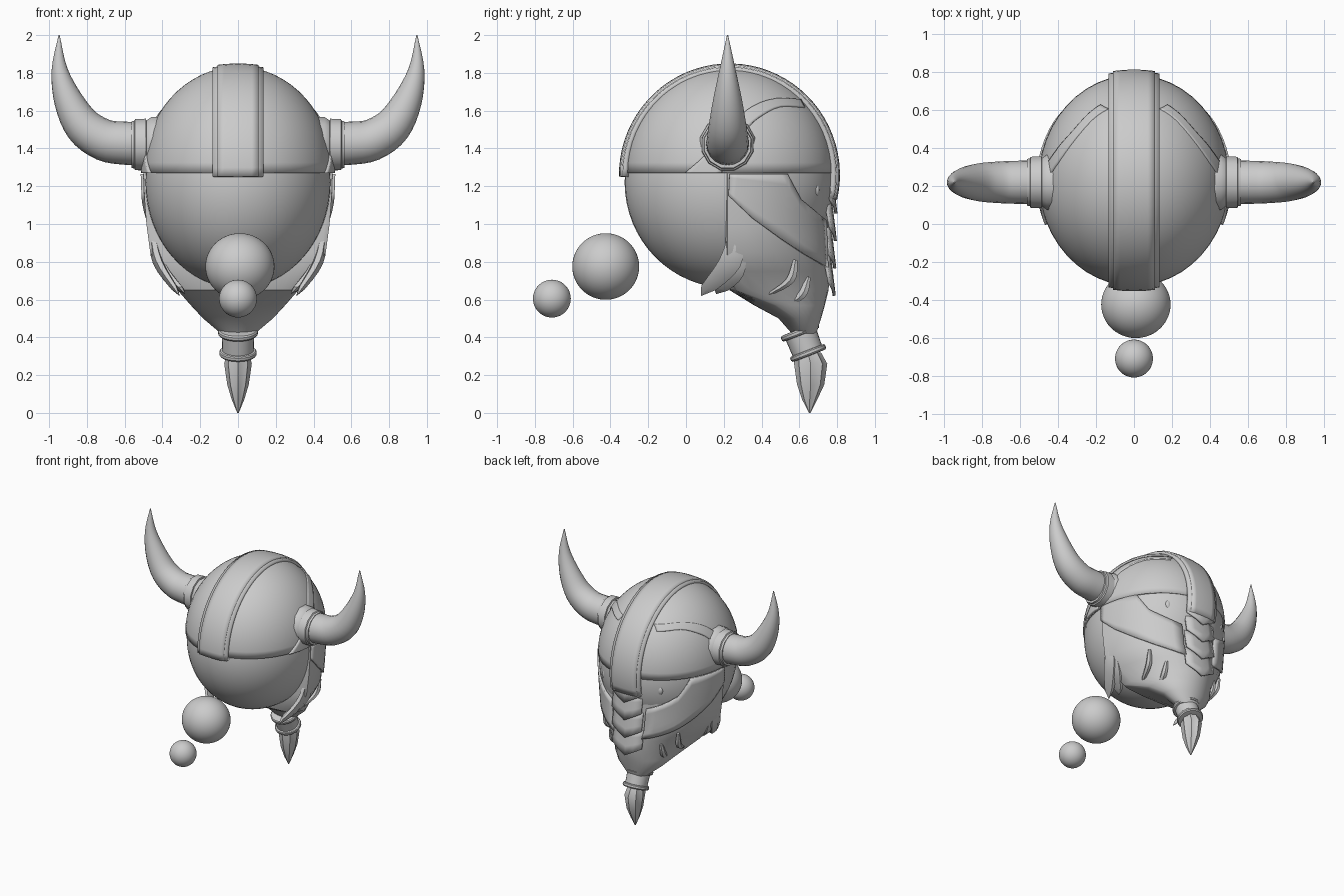
import bpy, bmesh, math
from mathutils import Vector

cube = bpy.data.objects.get("Cube")
if cube:
    bpy.data.objects.remove(cube, do_unlink=True)

grey = bpy.data.materials.new("plain grey")
grey.use_nodes = True
grey.diffuse_color = (0.6, 0.6, 0.6, 1)
grey.node_tree.nodes["Principled BSDF"].inputs["Base Color"].default_value = (0.6, 0.6, 0.6, 1)

CENTRE = Vector((0, 0.23, 1.26))
RADII = Vector((0.5, 0.555, 0.56))


def finish(name, bm, mirror=False, thick=0):
    bmesh.ops.recalc_face_normals(bm, faces=bm.faces)
    mesh = bpy.data.meshes.new(name)
    bm.to_mesh(mesh)
    bm.free()
    mesh.materials.append(grey)
    obj = bpy.data.objects.new(name, mesh)
    bpy.context.collection.objects.link(obj)
    if thick:
        mod = obj.modifiers.new("thickness", 'SOLIDIFY')
        mod.thickness, mod.offset = thick, 0
    if mirror:
        obj.modifiers.new("mirror", 'MIRROR')
    bpy.ops.object.select_all(action='DESELECT')
    obj.select_set(True)
    bpy.context.view_layer.objects.active = obj
    bpy.ops.object.shade_smooth_by_angle(angle=math.radians(35))


def loft(name, rows, closed=True, **options):
    """Skin rows of points; closed rows become a capped tube."""
    bm = bmesh.new()
    grid = [[bm.verts.new(p) for p in row] for row in rows]
    n = len(rows[0])
    for a, b in zip(grid, grid[1:]):
        for i in range(n if closed else n - 1):
            j = (i + 1) % n
            bm.faces.new((a[i], a[j], b[j], b[i]))
    if closed:
        bm.faces.new(grid[0])
        bm.faces.new(grid[-1])
    finish(name, bm, **options)


def ring(centre, u, v, n):
    angles = [math.tau * i / n for i in range(n)]
    return [Vector(centre) + Vector(u) * math.cos(a) + Vector(v) * math.sin(a) for a in angles]


def lathe(name, origin, axis, profile, sides, **options):
    axis = Vector(axis).normalized()
    u = axis.cross(Vector((0, 0.97, 0.25))).normalized()
    v = axis.cross(u)
    rows = [ring(Vector(origin) + axis * h, u * r, v * r, sides) for h, r in profile]
    loft(name, rows, **options)


def smooth_path(pts, steps):
    """Catmull-Rom interpolation through the points."""
    pts = [Vector(p) for p in pts]
    ext = [2 * pts[0] - pts[1]] + pts + [2 * pts[-1] - pts[-2]]
    out = []
    for a, b, c, d in zip(ext, ext[1:], ext[2:], ext[3:]):
        for k in range(steps):
            t = k / steps
            out.append(b + (c - a) * t / 2 + (2 * a - 5 * b + 4 * c - d) * t * t / 2
                       + (3 * b - a - 3 * c + d) * t ** 3 / 2)
    return out + [pts[-1]]


def ball(name, centre, radii, top_only=False):
    bm = bmesh.new()
    bmesh.ops.create_uvsphere(bm, u_segments=48, v_segments=32, radius=1)
    if top_only:
        bmesh.ops.delete(bm, geom=[v for v in bm.verts if v.co.z < -0.01], context='VERTS')
    for v in bm.verts:
        v.co = Vector(centre) + v.co * Vector(radii)
    finish(name, bm, thick=0.012 if top_only else 0)


def dome_side(y, z, lift=0.007):
    q = ((y - CENTRE.y) / RADII.y) ** 2 + ((z - CENTRE.z) / RADII.z) ** 2
    d = Vector((math.sqrt(max(0, 1 - q)), (y - CENTRE.y) / RADII.y, (z - CENTRE.z) / RADII.z)).normalized()
    return CENTRE + Vector([d[i] * (RADII[i] + lift) for i in range(3)])


# Head, helmet and the two loose balls
ball("head", (0, 0.23, 1.22), (0.49, 0.555, 0.56))
ball("helmet_dome", CENTRE + Vector((0, 0, 0.01)), RADII * 0.995, top_only=True)
ball("large_ball", (0.01, -0.425, 0.775), (0.183, 0.177, 0.176))
ball("small_ball", (0, -0.71, 0.605), (0.1,) * 3)


# Crest: a wide strip with a raised middle strip
def crest(name, half, lift, thick):
    rows = []
    for i in range(41):
        a = math.radians(-1 + 194 * i / 40)
        rows.append([])
        for k in range(-3, 4):
            x = half * k / 3
            s = math.sqrt(1 - (0.75 * x / RADII.x) ** 2)
            rows[-1].append((x, CENTRE.y - math.cos(a) * (RADII.y + lift) * s,
                             CENTRE.z + math.sin(a) * (RADII.z + lift) * s))
    loft(name, rows, closed=False, thick=thick)


crest("crest_border", 0.132, 0.006, 0.03)
crest("crest_middle", 0.108, 0.015, 0.03)

# Face and beard: stacked sections (z, middle y, back depth, front y, half width)
sections = [(1.27, 0.22, 0.02, 0.765, 0.5), (1.13, 0.22, 0.02, 0.76, 0.495),
            (1.0, 0.22, 0.02, 0.755, 0.485), (0.85, 0.22, 0.02, 0.76, 0.465),
            (0.75, 0.22, 0.02, 0.76, 0.405), (0.65, 0.27, 0.04, 0.755, 0.32),
            (0.57, 0.48, 0.12, 0.735, 0.25), (0.5, 0.58, 0.09, 0.715, 0.185),
            (0.42, 0.62, 0.06, 0.69, 0.09)]
sections = [Vector(s) for s in sections]
rows = []
for z, mid, back, front, half in sections:
    rows.append([])
    for i in range(40):
        a = math.tau * i / 40
        depth = front - mid if math.sin(a) > 0 else back
        rows[-1].append((half * math.cos(a), mid + depth * math.sin(a), z))
loft("face_and_beard", rows)


def face_side(y, z, lift=0.008):
    for a, b in zip(sections, sections[1:]):
        if b[0] <= z <= a[0]:
            s = a.lerp(b, (a[0] - z) / (a[0] - b[0]))
            q = min(1, max(0, (y - s[1]) / (s[3] - s[1])))
            return Vector((s[4] * math.sqrt(1 - q * q) + lift, y + lift * q, z))


def plate(name, upper, lower, project, thick):
    def dense(pts):
        return [Vector(a).lerp(Vector(b), k / 4) for a, b in zip(pts, pts[1:]) for k in range(4)] + [Vector(pts[-1])]
    pairs = list(zip(dense(upper), dense(lower)))
    rows = [[project(*a.lerp(b, k / 6)) for k in range(7)] for a, b in pairs]
    loft(name, rows, closed=False, mirror=True, thick=thick)


# Brow bands arching from the rim past the horns to the crest
plate("brow_bands",
      smooth_path([(0.0, 1.27), (0.1, 1.36), (0.25, 1.53), (0.35, 1.615), (0.47, 1.655), (0.6, 1.65)], 3),
      smooth_path([(0.19, 1.27), (0.22, 1.36), (0.33, 1.51), (0.41, 1.575), (0.5, 1.615), (0.62, 1.61)], 3),
      dome_side, 0.018)

# Cheek guards, leaving the eyes open
plate("cheek_guards",
      [(0.23, 1.265), (0.4, 1.265), (0.53, 1.265), (0.6, 1.13), (0.73, 1.02)],
      [(0.225, 1.15), (0.35, 1.03), (0.5, 0.92), (0.62, 0.84), (0.74, 0.77)],
      face_side, 0.015)
for side, label in ((1, "left"), (-1, "right")):
    p = face_side(0.69, 1.18, 0)
    ball(label + "_eye", (p.x * side, p.y, p.z), (0.025, 0.018, 0.035))

# Overlapping pointed scales down the nose guard
for k in range(4):
    top = 1.27 - 0.145 * k
    rows = []
    for i in range(4):
        t = i / 3
        rows.append([(x, 0.768 - 0.003 * k + 0.026 * t - 1.6 * x * x,
                      top - t * (0.215 - 0.55 * abs(x))) for x in (-0.13, -0.065, 0, 0.065, 0.13)])
    loft("nose_scale_%d" % (k + 1), rows, closed=False, thick=0.016)


# Beard tufts: flattened tapering locks on both sides
def tuft(name, path, wide, thin):
    pts = smooth_path(path, 4)
    rows = []
    for i, p in enumerate(pts):
        t = i / (len(pts) - 1)
        w = 0.25 + 0.75 * math.sin(math.pi * (t * 0.8 + 0.1)) if t < 1 else 0.03
        rows.append(ring(p, (thin * w, 0, 0), (0, wide * w, -wide * w * 0.3), 6))
    loft(name, rows, mirror=True)


tuft("rear_tufts", [(0.455, 0.27, 0.97), (0.42, 0.23, 0.79), (0.31, 0.08, 0.62)], 0.065, 0.03)
tuft("rear_lower_tufts", [(0.44, 0.29, 0.88), (0.38, 0.25, 0.74), (0.28, 0.16, 0.63)], 0.06, 0.03)
tuft("middle_tufts", [(0.335, 0.58, 0.81), (0.32, 0.55, 0.7), (0.28, 0.43, 0.62)], 0.025, 0.022)
tuft("front_tufts", [(0.23, 0.65, 0.72), (0.225, 0.61, 0.62), (0.19, 0.5, 0.55)], 0.025, 0.022)

# Beard clasp with two rounded rims
lathe("beard_clasp", (0, 0.605, 0.425), (0, 0.36, -0.93),
      [(-0.02, 0.085), (-0.018, 0.1), (-0.01, 0.106), (0.004, 0.106), (0.012, 0.1), (0.014, 0.086),
       (0.1, 0.083), (0.102, 0.094), (0.108, 0.099), (0.122, 0.099), (0.13, 0.093), (0.132, 0.07)], 24)

# Grooved beard tip
rows = []
for z, y, rx, ry in [(0.32, 0.645, 0.06, 0.07), (0.26, 0.66, 0.073, 0.088), (0.15, 0.66, 0.057, 0.072),
                     (0.07, 0.655, 0.033, 0.04), (0, 0.655, 0.004, 0.004)]:
    middle = Vector((0, y, z))
    points = ring(middle, (rx, 0, 0), (0, ry, 0), 16)
    rows.append([middle + (p - middle) * (1 if i % 2 == 0 else 0.86) for i, p in enumerate(points)])
loft("beard_tip", rows)

# Horns and their faceted, stepped collars
lathe("horn_collars", (0.41, 0.22, 1.42), (1, 0, 0),
      [(0, 0.152), (0.05, 0.15), (0.075, 0.132), (0.078, 0.142), (0.135, 0.139), (0.14, 0.13),
       (0.155, 0.127), (0.155, 0.1)], 12, mirror=True)
path = smooth_path([(0.5, 1.425, 0.115), (0.6, 1.428, 0.114), (0.71, 1.445, 0.11), (0.82, 1.52, 0.1),
                    (0.9, 1.66, 0.076), (0.945, 1.82, 0.042), (0.947, 2.0, 0.003)], 4)
rows = []
for i, (x, z, r) in enumerate(path):
    a, b = path[max(i - 1, 0)], path[min(i + 1, len(path) - 1)]
    t = Vector((b[0] - a[0], 0, b[1] - a[1])).normalized()
    rows.append(ring((x, 0.22, z), (-t.z * r, 0, t.x * r), (0, r, 0), 20))
loft("horns", rows, mirror=True)
